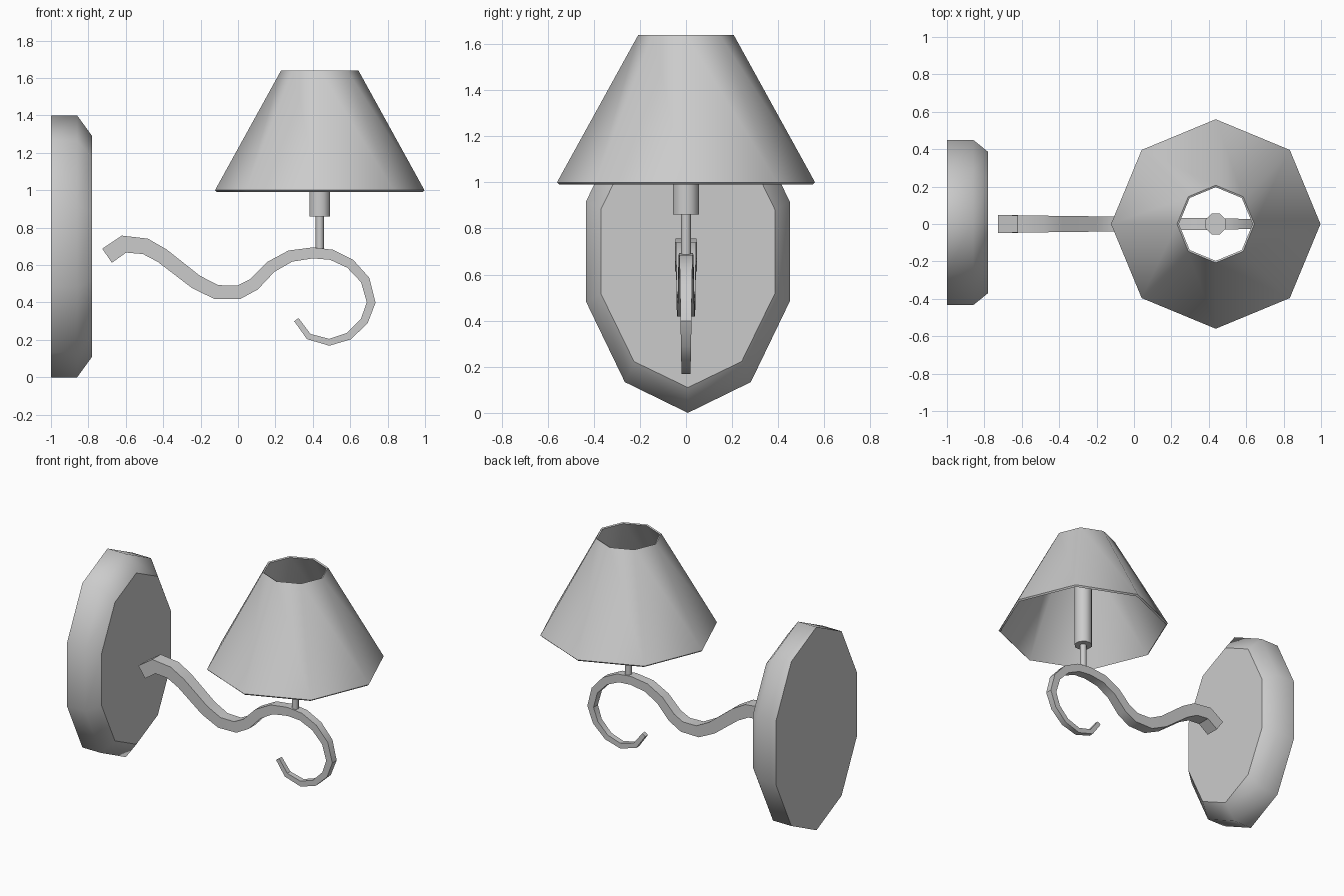
import bpy, bmesh
from math import cos, sin, pi
from mathutils import Vector

if "Cube" in bpy.data.objects:
    bpy.data.objects.remove(bpy.data.objects["Cube"])

LAMP_X = 0.437  # axis of stem, socket and shade


def loft(name, rings, cap=True, closed=False, smooth=True):
    """Skin a list of equal-length point rings; smooth sides, flat caps."""
    bm = bmesh.new()
    loops = [[bm.verts.new(p) for p in ring] for ring in rings]
    pairs = list(zip(loops, loops[1:]))
    if closed:
        pairs.append((loops[-1], loops[0]))
    n = len(loops[0])
    for a, b in pairs:
        for i in range(n):
            j = (i + 1) % n
            bm.faces.new((a[i], a[j], b[j], b[i])).smooth = smooth
    if cap and not closed:
        bm.faces.new(loops[0])
        bm.faces.new(loops[-1])
    bmesh.ops.recalc_face_normals(bm, faces=bm.faces)
    mesh = bpy.data.meshes.new(name)
    bm.to_mesh(mesh)
    bm.free()
    obj = bpy.data.objects.new(name, mesh)
    bpy.context.collection.objects.link(obj)
    return obj


def smooth_by_angle(obj, degrees):
    bpy.ops.object.select_all(action='DESELECT')
    obj.select_set(True)
    bpy.context.view_layer.objects.active = obj
    bpy.ops.object.shade_smooth_by_angle(angle=degrees * pi / 180)


def ring_z(r, z, n=8, turn=0.0):
    return [(LAMP_X + r * cos(2 * pi * i / n + turn),
             r * sin(2 * pi * i / n + turn), z) for i in range(n)]


def oval_x(x, ry, rz, n=10):
    return [(x, 0.008 + ry * sin(2 * pi * i / n), 0.7 + rz * cos(2 * pi * i / n))
            for i in range(n)]


# Oval wall plate with chamfered front
loft("wall_plate", [oval_x(-1.0, 0.465, 0.7), oval_x(-0.86, 0.465, 0.7),
                    oval_x(-0.78, 0.397, 0.59)])

# Scrolled arm: tapering square section swept along a path in the xz plane
path = [Vector(p) for p in (
    (-0.70, 0.65), (-0.61, 0.712), (-0.495, 0.70), (-0.405, 0.65),
    (-0.225, 0.51), (-0.115, 0.455), (0.005, 0.455), (0.085, 0.497),
    (0.175, 0.59), (0.28, 0.648), (0.40, 0.665), (0.50, 0.655),
    (0.60, 0.607), (0.68, 0.52), (0.712, 0.40), (0.675, 0.30),
    (0.593, 0.22), (0.488, 0.187), (0.378, 0.218), (0.312, 0.308))]
sections = []
last = len(path) - 1
for i, p in enumerate(path):
    d_in = (p - path[i - 1]).normalized() if i else (path[1] - p).normalized()
    d_out = (path[i + 1] - p).normalized() if i < last else d_in
    t = (d_in + d_out).normalized()
    h = 0.048 - 0.033 * i / last
    side = Vector((-t.y, t.x)) * h * 0.95 / t.dot(d_in)
    a, b = p + side, p - side
    sections.append([(a.x, -h, a.y), (a.x, h, a.y), (b.x, h, b.y), (b.x, -h, b.y)])
smooth_by_angle(loft("scroll_arm", sections), 35)

# Stem and bulb socket
loft("stem", [ring_z(0.022, 0.66), ring_z(0.022, 0.87)])
loft("socket", [ring_z(0.06, 0.86, 8, pi / 8), ring_z(0.06, 1.42, 8, pi / 8)])

# Thin open eight-sided shade
shade = loft("lamp_shade", [ring_z(0.207, 1.64), ring_z(0.56, 1.0),
                            ring_z(0.55, 0.99), ring_z(0.197, 1.635)], closed=True)
smooth_by_angle(shade, 50)
